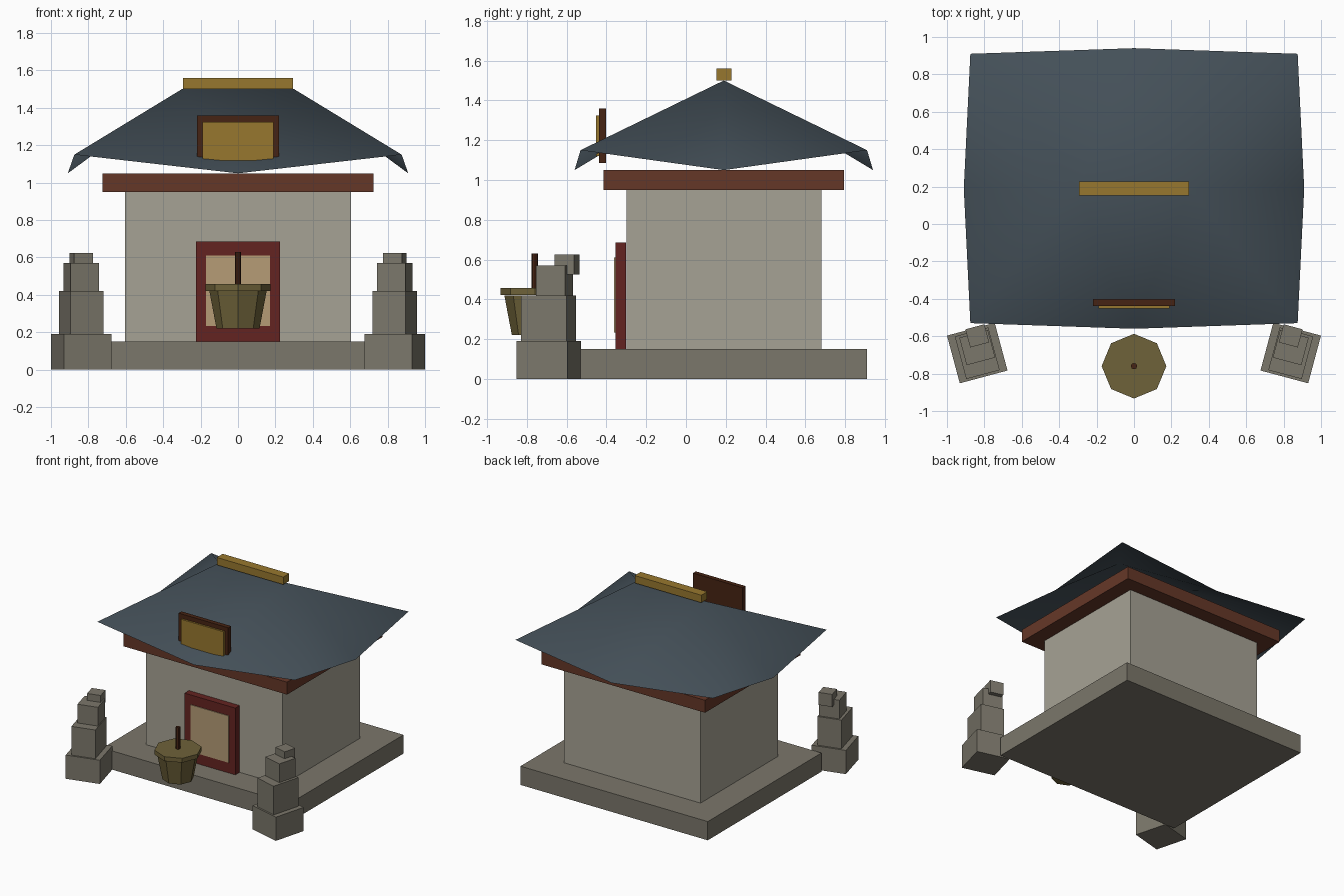
import bpy, bmesh, math

if "Cube" in bpy.data.objects:
    bpy.data.objects.remove(bpy.data.objects["Cube"])

CY = 0.19  # depth centre of the building


def material(name, r, g, b):
    m = bpy.data.materials.new(name)
    m.diffuse_color = [(c / 255) ** 2.2 for c in (r, g, b)] + [1]
    m.use_nodes = True
    m.node_tree.nodes["Principled BSDF"].inputs["Base Color"].default_value = m.diffuse_color
    return m


STONE = material("stone", 122, 118, 106)
PLASTER = material("plaster", 165, 161, 147)
TIMBER = material("timber", 101, 58, 44)
RED = material("red_paint", 100, 40, 38)
PAPER = material("paper", 180, 155, 117)
SLATE = material("slate", 70, 81, 89)
GOLD = material("gold", 150, 119, 50)
DARK = material("dark_wood", 72, 40, 26)
BRONZE = material("bronze", 110, 98, 60)


def finish(name, bm, mat):
    bmesh.ops.recalc_face_normals(bm, faces=bm.faces)
    me = bpy.data.meshes.new(name)
    bm.to_mesh(me)
    bm.free()
    me.materials.append(mat)
    ob = bpy.data.objects.new(name, me)
    bpy.context.collection.objects.link(ob)
    return ob


def box(name, centre, size, mat, turn=0):
    bm = bmesh.new()
    bmesh.ops.create_cube(bm, size=1)
    bmesh.ops.scale(bm, vec=size, verts=bm.verts)
    ob = finish(name, bm, mat)
    ob.location = centre
    ob.rotation_euler.z = turn
    return ob


def cone(name, x, y, z0, z1, r0, r1, sides, mat):
    bm = bmesh.new()
    bmesh.ops.create_cone(bm, cap_ends=True, segments=sides,
                          radius1=r0, radius2=r1, depth=z1 - z0)
    ob = finish(name, bm, mat)
    ob.location = (x, y, (z0 + z1) / 2)
    return ob


# Building body
box("base_platform", (0, CY, 0.075), (1.66, 1.44, 0.15), STONE)
box("walls", (0, CY, 0.55), (1.21, 0.98, 0.80), PLASTER)
box("eave_beam", (0, CY, 1.0), (1.45, 1.21, 0.10), TIMBER)

# Door
box("door_frame", (0, -0.328, 0.418), (0.45, 0.055, 0.535), RED)
box("door_panel", (0, -0.35, 0.422), (0.34, 0.022, 0.375), PAPER)

# Roof: open shell with raised corners and sagging eave middles
bm = bmesh.new()
left, right = [bm.verts.new((x, CY, 1.5)) for x in (-0.3, 0.3)]
hx, hy, mx, my, up, low = 0.875, 0.72, 0.91, 0.75, 1.15, 1.05
ring = [(0, -my, low), (hx, -hy, up), (mx, 0, low), (hx, hy, up),
        (0, my, low), (-hx, hy, up), (-mx, 0, low), (-hx, -hy, up)]
eave = [bm.verts.new((x, CY + y, z)) for x, y, z in ring]
for i in range(8):
    bm.faces.new((eave[i], eave[(i + 1) % 8], right if i < 4 else left))
bm.faces.new((left, eave[0], right))
bm.faces.new((right, eave[4], left))
roof = finish("roof", bm, SLATE)
for p in roof.data.polygons:
    p.use_smooth = True
box("ridge_cap", (0, CY, 1.53), (0.59, 0.075, 0.06), GOLD)

# Sign board on the roof front
box("sign_frame", (0, -0.42, 1.222), (0.44, 0.036, 0.275), DARK)
box("sign_panel", (0, -0.44, 1.222), (0.38, 0.025, 0.205), GOLD)

# Offering bucket
cone("bucket", 0, -0.76, 0.22, 0.42, 0.115, 0.153, 8, BRONZE)
cone("bucket_rim", 0, -0.76, 0.422, 0.457, 0.173, 0.173, 8, BRONZE)
cone("bucket_handle", 0, -0.76, 0.44, 0.63, 0.017, 0.017, 8, DARK)

# Stacked stone guardians, mirrored left and right
for s, side in ((-1, "left"), (1, "right")):
    for part, y, z0, z1, w, d in (
            ("pedestal", -0.69, 0, 0.19, 0.264, 0.264),
            ("body", -0.691, 0.19, 0.42, 0.185, 0.236),
            ("chest", -0.661, 0.42, 0.57, 0.158, 0.152),
            ("head", -0.598, 0.525, 0.625, 0.105, 0.10)):
        box(f"{side}_guardian_{part}", (s * 0.838, y, (z0 + z1) / 2),
            (w, d, z1 - z0), STONE, -s * math.radians(15))
